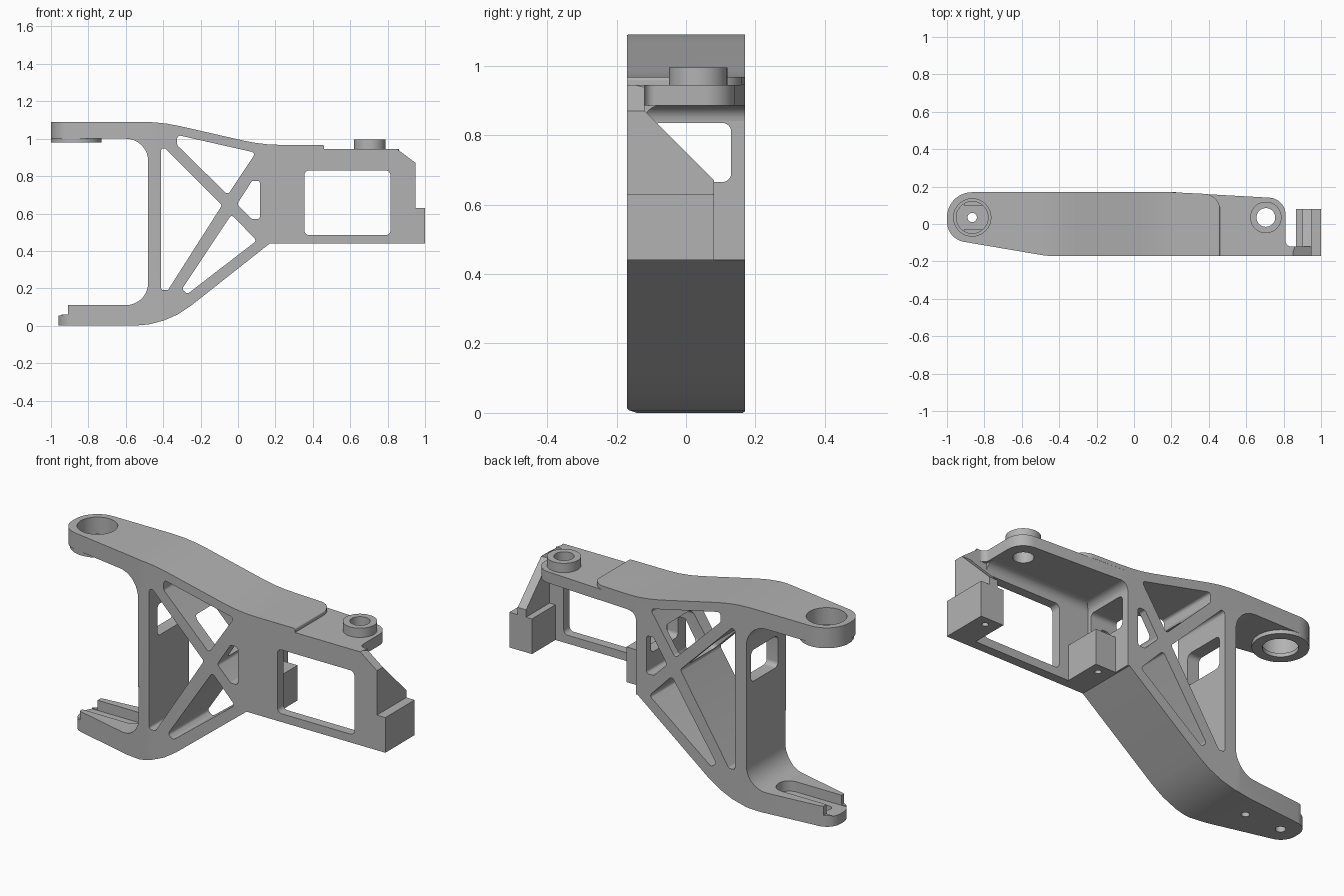
import bpy, bmesh
from math import cos, sin, tan, pi
from mathutils import Vector

cube = bpy.data.objects.get("Cube")
if cube:
    bpy.data.objects.remove(cube, do_unlink=True)

metal = bpy.data.materials.new("plain grey metal")
metal.use_nodes = True
GREY = (0.45, 0.45, 0.45, 1)
metal.diffuse_color = GREY
metal.node_tree.nodes["Principled BSDF"].inputs["Base Color"].default_value = GREY


def rounded(pts, radius=0.0):
    """Polygon with filleted corners; a third value on a point is its own radius."""
    out, n = [], len(pts)
    for i, p in enumerate(pts):
        r = p[2] if len(p) > 2 else radius
        c = Vector(p[:2])
        a = (Vector(pts[i - 1][:2]) - c).normalized()
        b = (Vector(pts[(i + 1) % n][:2]) - c).normalized()
        half = a.angle(b) / 2
        if r <= 0 or half > pi / 2 - 0.01:
            out.append(c)
            continue
        centre = c + (a + b).normalized() * (r / sin(half))
        start, end = c + a * (r / tan(half)) - centre, c + b * (r / tan(half)) - centre
        sweep = pi - 2 * half
        steps = max(3, int(sweep / 0.16))
        for k in range(steps + 1):
            t = k / steps
            out.append(centre + (start * sin((1 - t) * sweep) + end * sin(t * sweep)) / sin(sweep))
    return out


def circle(x, y, r, n=40):
    return [(x + r * cos(2 * pi * i / n), y + r * sin(2 * pi * i / n)) for i in range(n)]


def prism(name, pts, axis, lo, hi):
    """Extrude a 2D outline along an axis between two positions."""
    place = {"x": lambda p, d: (d, p[0], p[1]),
             "y": lambda p, d: (p[0], d, p[1]),
             "z": lambda p, d: (p[0], p[1], d)}[axis]
    bm = bmesh.new()
    ends = [[bm.verts.new(place(p, d)) for p in pts] for d in (lo, hi)]
    for loop in ends:
        bm.faces.new(loop)
    for i in range(len(pts)):
        j = (i + 1) % len(pts)
        bm.faces.new((ends[0][i], ends[0][j], ends[1][j], ends[1][i]))
    bmesh.ops.recalc_face_normals(bm, faces=bm.faces)
    mesh = bpy.data.meshes.new(name)
    bm.to_mesh(mesh)
    bm.free()
    mesh.materials.append(metal)
    obj = bpy.data.objects.new(name, mesh)
    bpy.context.collection.objects.link(obj)
    return obj


def box(name, x, y, z):
    return prism(name, [(x[0], y[0]), (x[1], y[0]), (x[1], y[1]), (x[0], y[1])], "z", *z)


def select(obj):
    bpy.ops.object.select_all(action="DESELECT")
    obj.select_set(True)
    bpy.context.view_layer.objects.active = obj


def combine(obj, operation, *tools):
    select(obj)
    for tool in tools:
        mod = obj.modifiers.new("cut", "BOOLEAN")
        mod.operation, mod.solver, mod.object = operation, "EXACT", tool
        bpy.ops.object.modifier_apply(modifier=mod.name)
        bpy.data.objects.remove(tool, do_unlink=True)


FRONT, BACK, PLATE = -0.17, 0.17, -0.12
EYE_X, EYE_Y = -0.865, 0.035

# Main frame: side outline through the full depth
frame = prism("truss_frame", rounded([
    (-1, 1.09), (-0.41, 1.09, 0.9), (0.13, 0.967, 0.9), (0.46, 0.967, 0.01), (0.46, 0.945),
    (0.18, 0.945), (0.18, 0.44), (0.17, 0.44), (-0.387, 0, 0.5), (-0.96, 0), (-0.96, 0.06),
    (-0.91, 0.06), (-0.91, 0.11), (-0.48, 0.11, 0.12), (-0.48, 1, 0.12), (-1, 1)]), "y", FRONT, BACK)

# Plan outline with the rounded eye and the rounded end of the raised deck
plan = prism("plan", rounded([
    (-1, BACK, 0.134), (0.2, BACK), (0.46, 0.157, 0.085), (0.46, FRONT), (-0.47, FRONT, 0.2),
    (-1, -0.08, 0.11)]), "z", -0.1, 1.2)
combine(frame, "INTERSECT", plan)

# Lower arm narrows to a smaller rounded nose
trim = prism("trim", rounded([
    (-0.5, 0.3), (-1.2, 0.3), (-1.2, -0.3), (-0.45, -0.3), (-0.45, FRONT),
    (-0.96, -0.04, 0.085), (-0.96, 0.125, 0.08), (-0.5, BACK)]), "z", -0.1, 0.4)

# Truss windows
windows = [
    [(-0.412, 0.97), (-0.412, 0.19), (-0.375, 0.19), (-0.085, 0.645)],
    [(-0.325, 1.02), (0.095, 0.925), (-0.055, 0.7), (-0.325, 0.965)],
    [(0.075, 0.775), (0.118, 0.775), (0.118, 0.57), (0.075, 0.57), (-0.005, 0.65)],
    [(-0.035, 0.595), (0.1, 0.455), (-0.27, 0.17), (-0.3, 0.195)],
]
cutters = [prism("window", rounded(w, 0.015), "y", -0.3, 0.3) for w in windows]

# Lengthwise passage, lower pocket, eye bore and pin holes
passage = [(-0.1, 0.665), (0.13, 0.665), (0.13, 0.835), (-0.1, 0.835)]
pocket = [(-1.1, -0.03), (-0.58, -0.03, 0.06), (-0.58, 0.1, 0.06), (-1.1, 0.1)]
cutters += [
    trim,
    prism("passage", rounded(passage, 0.025), "x", -0.6, 0.3),
    prism("pocket", rounded(pocket), "z", 0.055, 0.2),
    prism("eye_bore", circle(EYE_X, EYE_Y, 0.1), "z", 0.9, 1.2),
    prism("pin_hole", circle(EYE_X, EYE_Y, 0.025, 20), "z", -0.1, 0.2),
    prism("pin_hole", circle(-0.65, EYE_Y, 0.02, 20), "z", -0.1, 0.2),
]
combine(frame, "DIFFERENCE", *cutters)

# Lip under the eye
lip = prism("eye_lip", circle(EYE_X, EYE_Y, 0.135), "z", 0.98, 1.0)
combine(lip, "DIFFERENCE", prism("bore", circle(EYE_X, EYE_Y, 0.085), "z", 0.9, 1.1))

# Front plate with its rectangular opening
front_plate = prism("front_plate", [
    (0.18, 0.44), (0.95, 0.44), (0.95, 0.87), (0.85, 0.945), (0.18, 0.945)], "y", FRONT, PLATE)
opening = [(0.355, 0.485), (0.815, 0.485), (0.815, 0.83), (0.355, 0.83)]
combine(front_plate, "DIFFERENCE", prism("opening", rounded(opening, 0.025), "y", -0.3, 0.3))

# Top shelf with a bored boss
shelf = prism("top_shelf", rounded([
    (0.18, BACK), (0.2, BACK), (0.81, 0.136, 0.09), (0.81, PLATE, 0.03), (0.86, PLATE),
    (0.85, -0.15), (0.18, -0.15)]), "z", 0.885, 0.945)
combine(shelf, "UNION", prism("boss", circle(0.705, EYE_Y, 0.084), "z", 0.9, 0.995))
combine(shelf, "DIFFERENCE", prism("bore", circle(0.705, EYE_Y, 0.05), "z", 0.8, 1.1))

# Fillets under the shelf
def cove(u, v, r):
    return [(u, v)] + [(u + r - r * sin(a * pi / 12), v - r + r * cos(a * pi / 12)) for a in range(7)]

prism("shelf_front_fillet", cove(PLATE, 0.885, 0.045), "x", 0.18, 0.8)
prism("shelf_wall_fillet", cove(0.18, 0.885, 0.045), "y", PLATE, BACK)

# Mounting blocks and the end brace
for name, x0, x1, hole_x in (("end_block", 0.865, 1.0, 0.935), ("inner_block", 0.18, 0.3, 0.245)):
    block = box(name, (x0, x1), (FRONT, 0.08), (0.44, 0.63))
    combine(block, "DIFFERENCE", prism("hole", circle(hole_x, 0.03, 0.016, 20), "z", 0.3, 0.54))
prism("end_brace", [(FRONT, 0.63), (0.08, 0.63), (0.08, 0.67), (PLATE, 0.87), (FRONT, 0.87)],
      "x", 0.9, 0.95)

# Smooth curves, crisp edges
for obj in [o for o in bpy.context.scene.objects if o.type == "MESH"]:
    select(obj)
    bpy.ops.object.shade_smooth_by_angle(angle=0.5)
